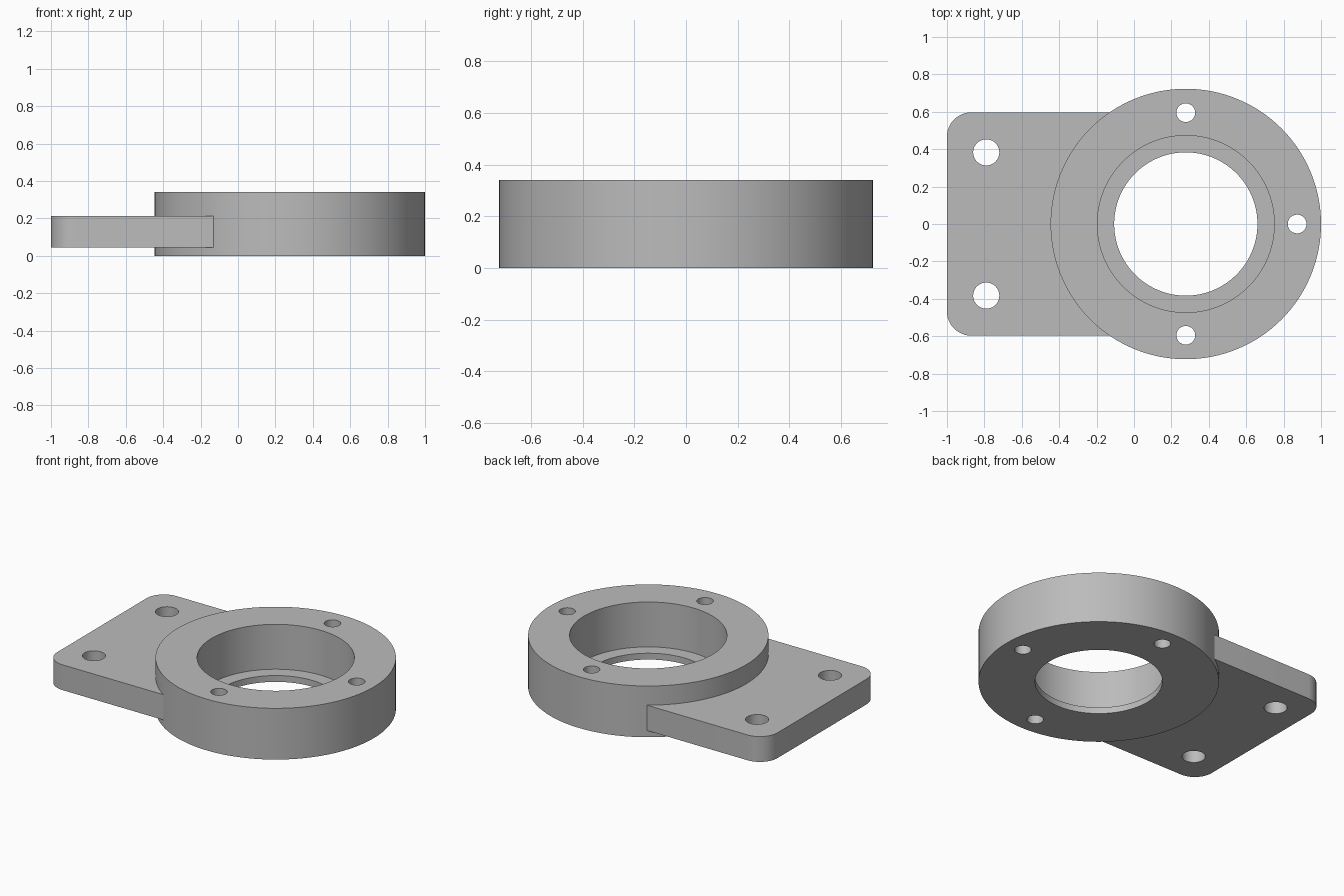
import bpy
import math

cube = bpy.data.objects.get("Cube")
if cube:
    bpy.data.objects.remove(cube, do_unlink=True)

CX, RADIUS, HEIGHT = 0.277, 0.723, 0.34
PLATE_Z0, PLATE_Z1, HALF_W, CORNER = 0.045, 0.213, 0.597, 0.13

grey = bpy.data.materials.new("plain grey")
grey.use_nodes = True
colour = (0.5, 0.5, 0.5, 1)
grey.diffuse_color = colour
grey.node_tree.nodes["Principled BSDF"].inputs["Base Color"].default_value = colour


def prism(name, outline, z0, z1):
    """Extrude a closed counter-clockwise outline between two heights."""
    n = len(outline)
    verts = [(x, y, z) for z in (z0, z1) for x, y in outline]
    faces = [tuple(reversed(range(n))), tuple(range(n, 2 * n))]
    faces += [(i, (i + 1) % n, (i + 1) % n + n, i + n) for i in range(n)]
    mesh = bpy.data.meshes.new(name)
    mesh.from_pydata(verts, [], faces)
    mesh.materials.append(grey)
    obj = bpy.data.objects.new(name, mesh)
    bpy.context.collection.objects.link(obj)
    return obj


def arc(x, y, r, start, sweep, steps):
    return [(x + r * math.cos(start + sweep * i / steps),
             y + r * math.sin(start + sweep * i / steps)) for i in range(steps + 1)]


def disc(name, x, y, r, z0, z1, sides):
    return prism(name, arc(x, y, r, 0, math.tau, sides)[:-1], z0, z1)


def combine(target, tool, operation):
    """Apply a boolean and discard the helper object."""
    tool.hide_render = True
    mod = target.modifiers.new("boolean", "BOOLEAN")
    mod.operation, mod.object, mod.solver = operation, tool, "EXACT"
    bpy.context.view_layer.objects.active = target
    bpy.ops.object.modifier_apply(modifier=mod.name)
    bpy.data.objects.remove(tool, do_unlink=True)


# Round housing joined to the rounded mounting plate
body = disc("flanged_bearing_housing", CX, 0, RADIUS, 0, HEIGHT, 128)
inset = HALF_W - CORNER
outline = [(CX, -HALF_W), (CX, HALF_W)]
outline += arc(-1 + CORNER, inset, CORNER, math.pi / 2, math.pi / 2, 12)
outline += arc(-1 + CORNER, -inset, CORNER, math.pi, math.pi / 2, 12)
combine(body, prism("mounting_plate", outline, PLATE_Z0, PLATE_Z1), "UNION")

# Stepped bore: wide seat above a thin retaining lip
combine(body, disc("bore_cutter", CX, 0, 0.383, -0.1, 0.5, 128), "DIFFERENCE")
combine(body, disc("seat_cutter", CX, 0, 0.473, 0.042, 0.5, 128), "DIFFERENCE")

# Three screw holes around the housing and two in the plate
holes = [(CX + 0.595 * math.cos(a), 0.595 * math.sin(a), 0.05)
         for a in (-math.pi / 2, 0, math.pi / 2)]
holes += [(-0.79, side * 0.383, 0.07) for side in (-1, 1)]
for x, y, r in holes:
    combine(body, disc("hole_cutter", x, y, r, -0.1, 0.5, 40), "DIFFERENCE")

# Smooth round walls with crisp rims
bpy.ops.object.select_all(action="DESELECT")
body.select_set(True)
bpy.context.view_layer.objects.active = body
bpy.ops.object.shade_smooth_by_angle(angle=math.radians(30))
